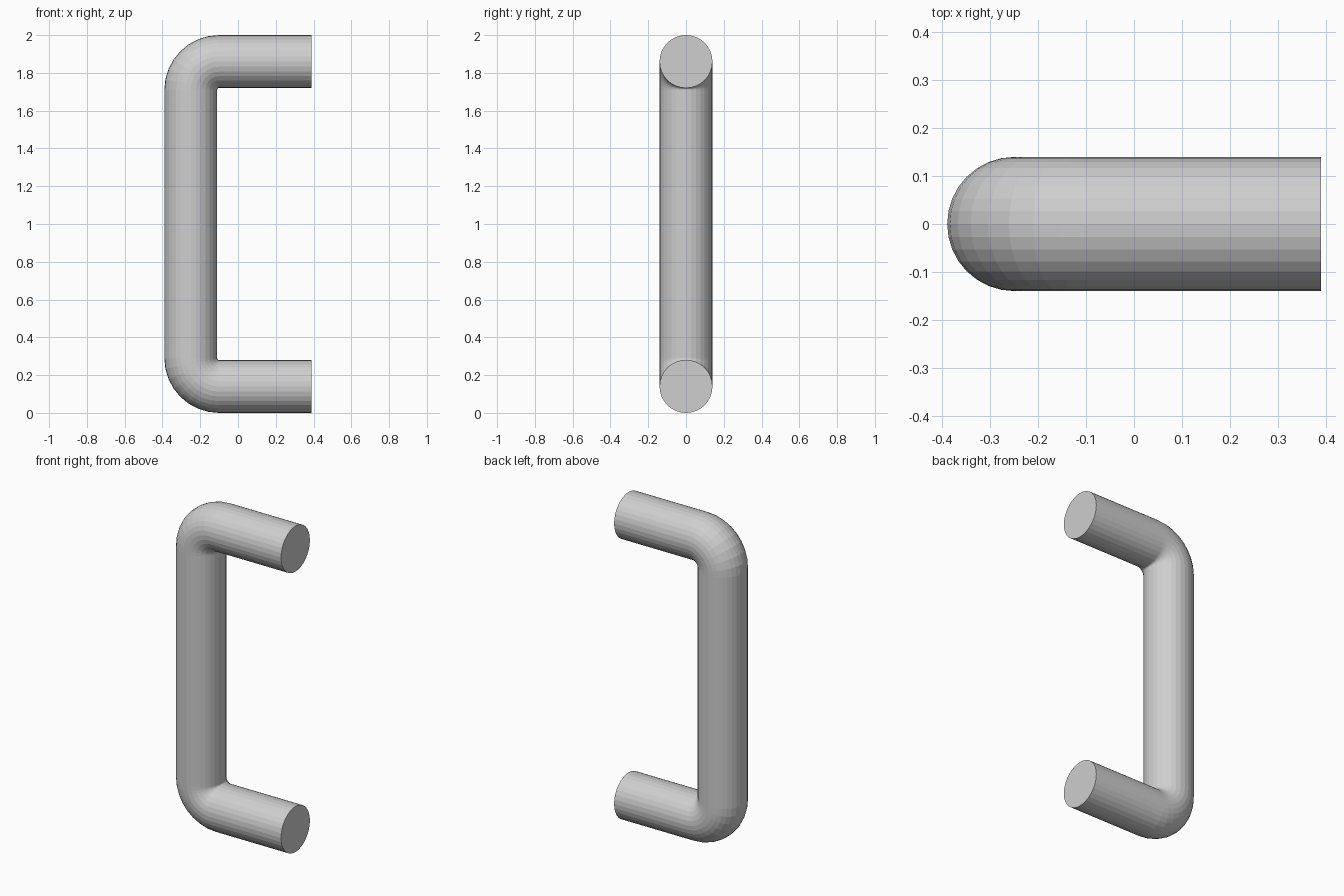
import bpy, bmesh
from math import sin, cos, pi
from mathutils import Vector

cube = bpy.data.objects.get("Cube")
if cube:
    bpy.data.objects.remove(cube, do_unlink=True)

TUBE_R = 0.14      # bar radius
BEND_R = 0.15      # bend radius at the bar's centre line
SIDES = 32
BEND_STEPS = 8
END_X = 0.39
BEND_X = -END_X + BEND_R + TUBE_R
LOW_Z = BEND_R + TUBE_R
HIGH_Z = 2 - LOW_Z

# Bar material
grey = bpy.data.materials.new("light grey")
grey.use_nodes = True
colour = (0.62, 0.62, 0.62, 1)
grey.diffuse_color = colour
grey.node_tree.nodes["Principled BSDF"].inputs["Base Color"].default_value = colour

bm = bmesh.new()


def ring(x, z, turn):
    """Cross-section around a bend centre, facing outward at the turn angle."""
    outward = Vector((-sin(turn), 0, -cos(turn)))
    verts = []
    for i in range(SIDES):
        a = 2 * pi * i / SIDES
        co = Vector((x, 0, z)) + outward * (BEND_R + TUBE_R * cos(a))
        co.y = TUBE_R * sin(a)
        verts.append(bm.verts.new(co))
    return verts


# Lower leg, lower bend, grip, upper bend, upper leg
turns = [pi / 2 * i / BEND_STEPS for i in range(BEND_STEPS + 1)]
rings = [ring(END_X, LOW_Z, 0)]
rings += [ring(BEND_X, LOW_Z, t) for t in turns]
rings += [ring(BEND_X, HIGH_Z, pi / 2 + t) for t in turns]
rings.append(ring(END_X, HIGH_Z, pi))

# Skin between neighbouring rings
for a, b in zip(rings, rings[1:]):
    for i in range(SIDES):
        j = (i + 1) % SIDES
        bm.faces.new((a[i], a[j], b[j], b[i]))

# Flat end caps
bm.faces.new(rings[0])
bm.faces.new(rings[-1])
bmesh.ops.recalc_face_normals(bm, faces=bm.faces)

mesh = bpy.data.meshes.new("pull_handle")
bm.to_mesh(mesh)
bm.free()
mesh.materials.append(grey)
handle = bpy.data.objects.new("pull_handle", mesh)
bpy.context.collection.objects.link(handle)
